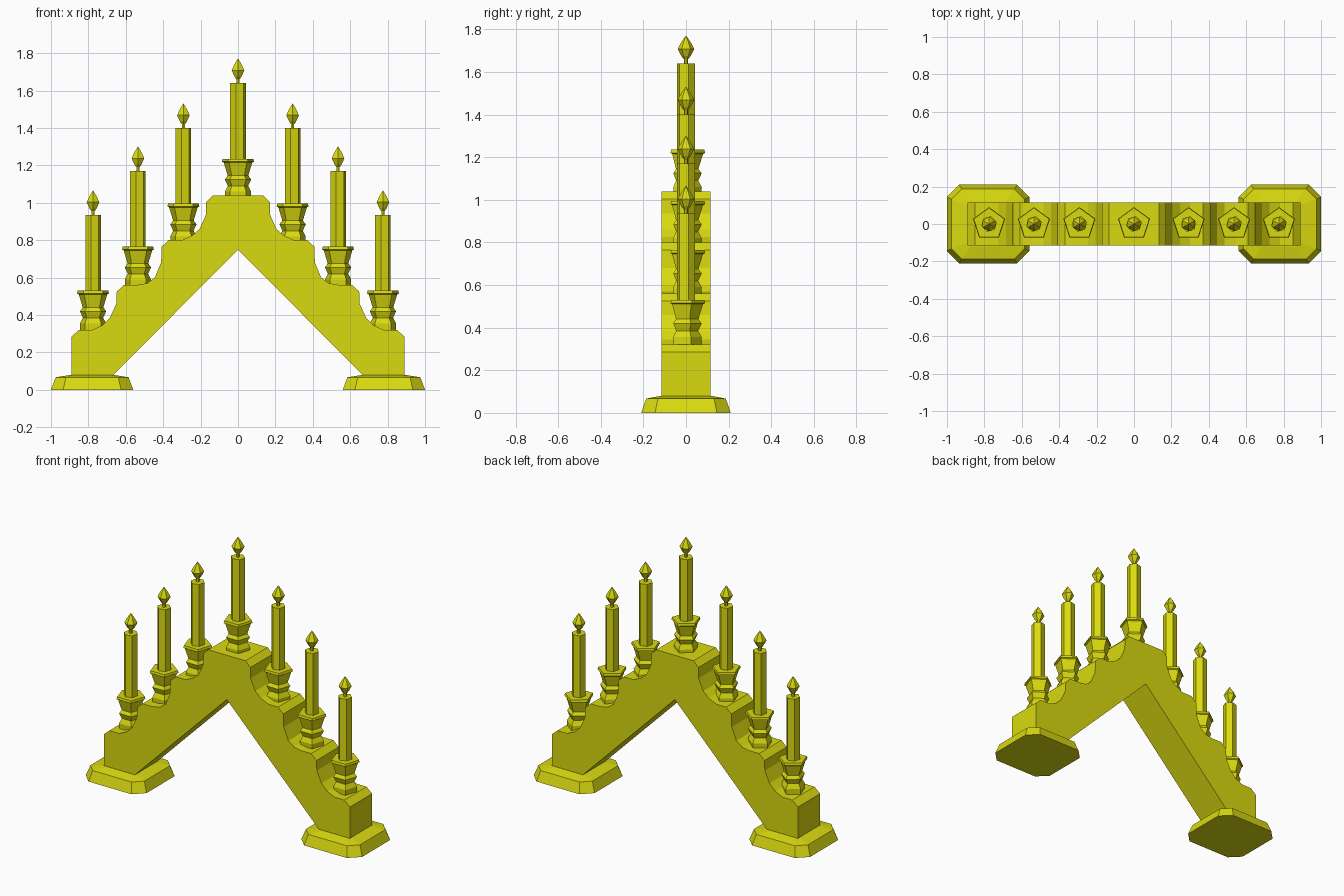
import bpy, bmesh, math

if "Cube" in bpy.data.objects:
    bpy.data.objects.remove(bpy.data.objects["Cube"])

yellow = bpy.data.materials.new("yellow")
yellow.diffuse_color = (0.70, 0.70, 0.005, 1)
yellow.use_nodes = True
yellow.node_tree.nodes["Principled BSDF"].inputs["Base Color"].default_value = yellow.diffuse_color


def finish(name, bm):
    bmesh.ops.recalc_face_normals(bm, faces=bm.faces[:])
    mesh = bpy.data.meshes.new(name)
    bm.to_mesh(mesh)
    bm.free()
    mesh.materials.append(yellow)
    obj = bpy.data.objects.new(name, mesh)
    bpy.context.collection.objects.link(obj)
    return obj


def skin(bm, rings):
    """Join equal-length rings of points into a capped solid."""
    vs = [[bm.verts.new(p) for p in ring] for ring in rings]
    n = len(vs[0])
    for a, b in zip(vs, vs[1:]):
        for i in range(n):
            j = (i + 1) % n
            bm.faces.new((a[i], a[j], b[j], b[i]))
    bm.faces.new(vs[0][::-1])
    bm.faces.new(vs[-1])


def turned(name, profile, sides, x, z, start=math.pi / 2):
    """Low-poly turned part; profile is (radius, height)."""
    bm = bmesh.new()
    angles = [start + 2 * math.pi * i / sides for i in range(sides)]
    skin(bm, [[(x + r * math.cos(a), r * math.sin(a), z + h) for a in angles]
              for r, h in profile])
    return finish(name, bm)


# Stepped arch: right half outline, mirrored to the left
half = [(0.135, 1.04), (0.17, 1.005), (0.172, 0.935), (0.205, 0.86), (0.245, 0.825),
        (0.30, 0.80), (0.37, 0.80), (0.408, 0.765), (0.411, 0.68), (0.445, 0.60),
        (0.485, 0.57), (0.54, 0.56), (0.61, 0.56), (0.648, 0.525), (0.651, 0.46),
        (0.685, 0.385), (0.725, 0.345), (0.78, 0.32), (0.85, 0.32), (0.89, 0.285),
        (0.89, 0.07), (0.675, 0.07)]
outline = half + [(0, 0.75)] + [(-x, z) for x, z in reversed(half)]
bm = bmesh.new()
skin(bm, [[(x, y, z) for x, z in outline] for y in (-0.115, 0.115)])
finish("stepped_arch", bm)


# Feet: chamfered slabs with sloped sides
def octagon(cx, hx, hy, c, z):
    return [(cx + x, y, z) for x, y in (
        (hx, hy - c), (hx - c, hy), (c - hx, hy), (-hx, hy - c),
        (-hx, c - hy), (c - hx, -hy), (hx - c, -hy), (hx, c - hy))]


for side, label in ((-1, "left"), (1, "right")):
    cx = side * 0.78
    bm = bmesh.new()
    skin(bm, [octagon(cx, 0.22, 0.21, 0.065, 0),
              octagon(cx, 0.195, 0.187, 0.055, 0.067),
              octagon(cx, 0.112, 0.12, 0.02, 0.08)])
    finish(label + "_foot", bm)

# Candles with holders and flames
holder = [(0.072, -0.02), (0.074, 0.02), (0.057, 0.05), (0.074, 0.085),
          (0.058, 0.105), (0.080, 0.175), (0.090, 0.18), (0.086, 0.195)]
candle = [(0.043, 0.18), (0.043, 0.60)]
flame = [(0.010, 0.59), (0.010, 0.62), (0.022, 0.635), (0.039, 0.668),
         (0.022, 0.70), (0.001, 0.73)]
spots = [(0, 1.04), (0.292, 0.80), (0.535, 0.57), (0.775, 0.335)]
for i, (px, z) in enumerate(spots):
    for x in ((px, -px) if px else (0,)):
        tag = "_%d_%s" % (i, "right" if x > 0 else "left" if x < 0 else "middle")
        turned("holder" + tag, holder, 5, x, z)
        turned("candle" + tag, candle, 6, x, z, math.radians(75))
        turned("flame" + tag, flame, 6, x, z)
